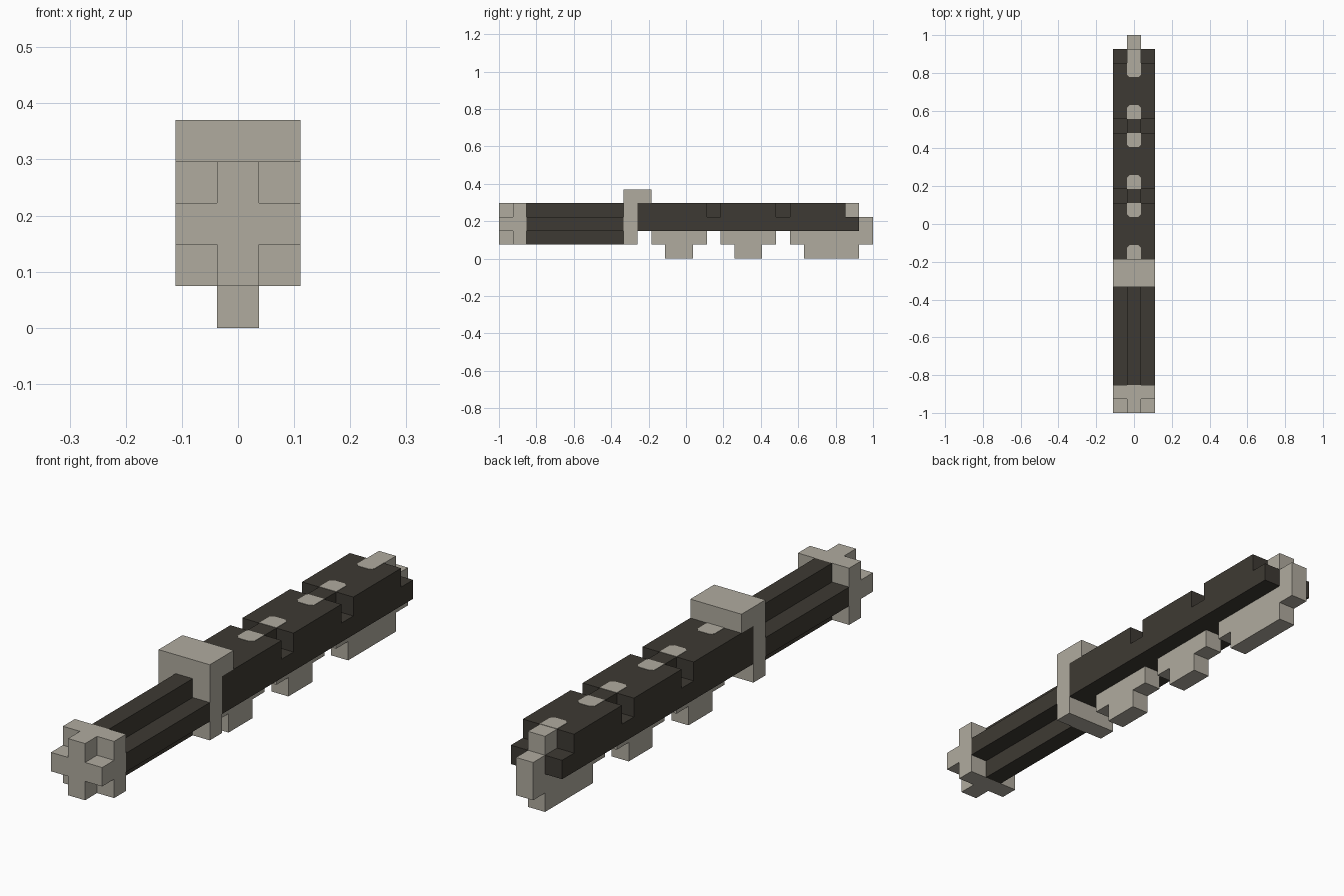
import bpy, bmesh

U = 2 / 27  # one grid cell; the model is 27 cells long

if "Cube" in bpy.data.objects:
    bpy.data.objects.remove(bpy.data.objects["Cube"], do_unlink=True)


def material(name, rgb):
    m = bpy.data.materials.new(name)
    m.use_nodes = True
    m.diffuse_color = (*rgb, 1)
    bsdf = next(n for n in m.node_tree.nodes if n.type == 'BSDF_PRINCIPLED')
    bsdf.inputs["Base Color"].default_value = (*rgb, 1)
    bsdf.inputs["Roughness"].default_value = 0.8
    return m


STONE = material("pale_stone", (0.434, 0.407, 0.347))
DARK = material("dark_brown", (0.048, 0.042, 0.033))

# where a profile point (a, b) and an extrusion depth d go, in cells
AXES = {
    'x': lambda a, b, d: (d, a, b),
    'y': lambda a, b, d: (a, d, b),
    'z': lambda a, b, d: (a, b, d),
}


def extrude(name, profile, axis, d0, d1, mat):
    """Extrude a flat profile along an axis; y counts cells from the front end."""
    bm = bmesh.new()
    place = AXES[axis]

    def vert(a, b, d):
        x, y, z = place(a, b, d)
        return bm.verts.new((x * U, (y - 13.5) * U, z * U))

    lo = [vert(a, b, d0) for a, b in profile]
    hi = [vert(a, b, d1) for a, b in profile]
    bm.faces.new(lo)
    bm.faces.new(hi)
    for i in range(len(lo)):
        j = (i + 1) % len(lo)
        bm.faces.new((lo[i], lo[j], hi[j], hi[i]))
    bmesh.ops.recalc_face_normals(bm, faces=bm.faces)
    me = bpy.data.meshes.new(name)
    bm.to_mesh(me)
    bm.free()
    me.materials.append(mat)
    ob = bpy.data.objects.new(name, me)
    bpy.context.collection.objects.link(ob)
    return ob


def rect(a0, a1, b0, b1):
    return [(a0, b0), (a1, b0), (a1, b1), (a0, b1)]


# pommel: cross-shaped cap on a square slab; the handle has the same cross section
cross = [(-.5, 1), (.5, 1), (.5, 2), (1.5, 2), (1.5, 3), (.5, 3),
         (.5, 4), (-.5, 4), (-.5, 3), (-1.5, 3), (-1.5, 2), (-.5, 2)]
extrude("pommel_cap", cross, 'y', 0, 1, STONE)
extrude("pommel_slab", rect(-1.5, 1.5, 1, 4), 'y', 1, 2, STONE)
extrude("handle", cross, 'y', 2, 9, DARK)

# guard: upright plate with a lip over the body
extrude("guard", [(9, 1), (10, 1), (10, 4), (11, 4), (11, 5), (9, 5)],
        'x', -1.5, 1.5, STONE)

# body: central spine between two notched side rails
extrude("body_spine", rect(10, 25, 2, 4), 'x', -.5, .5, DARK)
rail = [(10, 2), (26, 2), (26, 3), (25, 3), (25, 4)]
for n in (20, 15):
    rail += [(n + 1, 4), (n + 1, 3), (n, 3), (n, 4)]
rail.append((10, 4))
for side, x0 in (("left", .5), ("right", -1.5)):
    extrude(side + "_rail", rail, 'x', x0, x0 + 1, DARK)

# teeth under the body
for name, s in (("front_tooth", 11), ("middle_tooth", 16)):
    extrude(name, [(s, 2), (s, 1), (s + 1, 1), (s + 1, 0), (s + 3, 0),
                   (s + 3, 1), (s + 4, 1), (s + 4, 2)], 'x', -.5, .5, STONE)

# rear tooth running up into the stepped tip
extrude("tip", [(21, 2), (21, 1), (22, 1), (22, 0), (26, 0), (26, 1), (27, 1),
                (27, 3), (26, 3), (26, 4), (25, 4), (25, 2)], 'x', -.5, .5, STONE)

# pale inlays on top, with two corners cut on the inner end
C = 0.18
for i, (y, cut_end) in enumerate([(11, 1), (14, 0), (16, 1), (19, 0), (21, 1), (24, 0)]):
    flat, inner = (y, y + 1) if cut_end else (y + 1, y)
    step = inner + (C if inner < flat else -C)
    extrude(f"top_inlay_{i + 1}", [(-.5, flat), (.5, flat), (.5, step), (.5 - C, inner),
                                   (-.5 + C, inner), (-.5, step)],
            'z', 3.97, 4.02, STONE)
